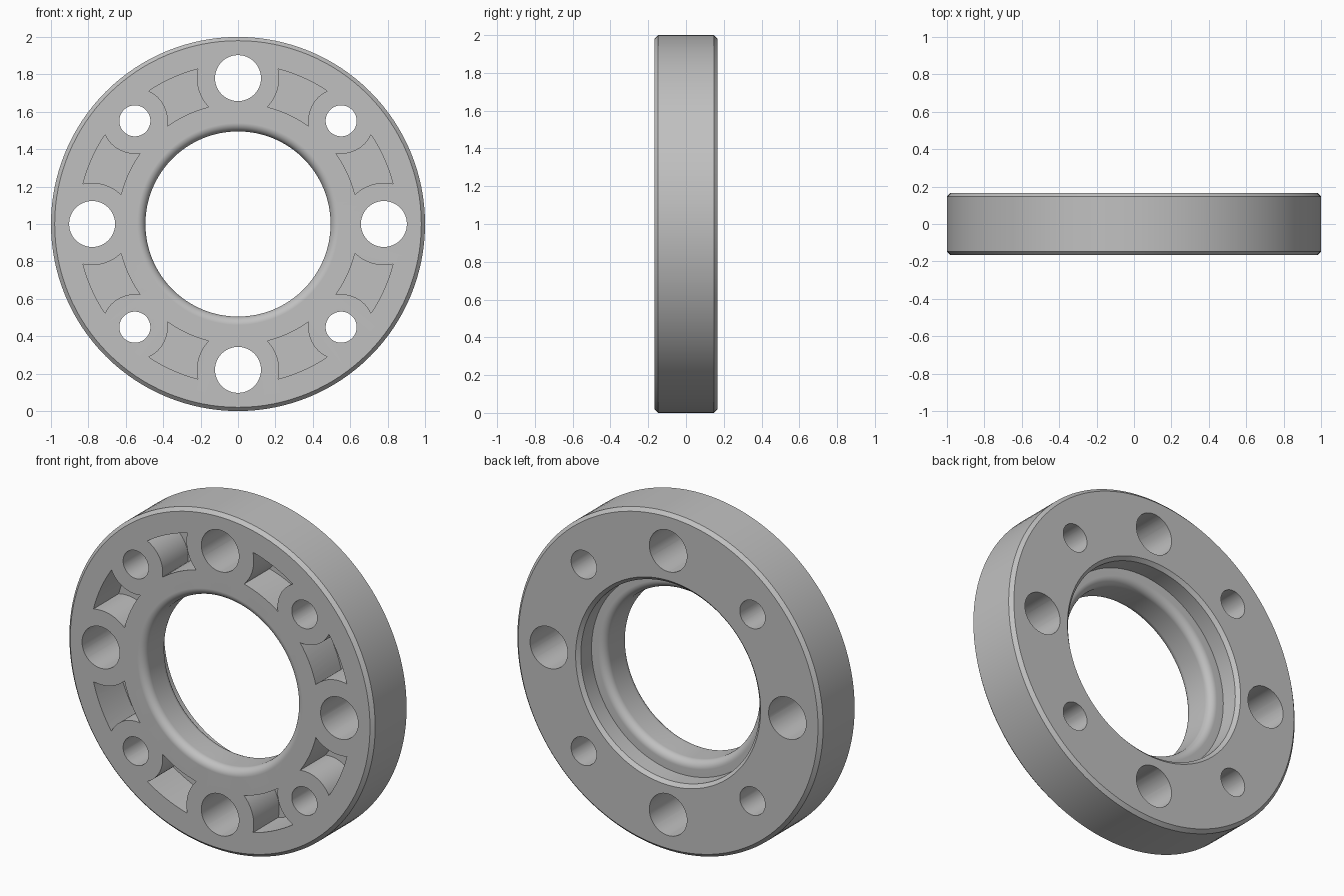
import bpy, bmesh
from math import pi, sin, cos, acos, atan2
from mathutils import Vector, Matrix

HALF = 0.167          # half thickness along y
CHAMFER = 0.02
BORE, FILLET = 0.495, 0.045
RECESS, RECESS_DEPTH = 0.585, 0.12
PITCH = 0.78          # radius of the hole circle
POCKET_IN, POCKET_OUT, POCKET_FLOOR = 0.645, 0.856, 0.07
CLEAR_BIG, CLEAR_SMALL = 0.22, 0.176

if "Cube" in bpy.data.objects:
    bpy.data.objects.remove(bpy.data.objects["Cube"])

steel = bpy.data.materials.new("plain grey")
steel.use_nodes = True
steel.diffuse_color = (0.53, 0.53, 0.53, 1)
steel.node_tree.nodes["Principled BSDF"].inputs["Base Color"].default_value = (0.53, 0.53, 0.53, 1)


def make_object(name, bm):
    bmesh.ops.recalc_face_normals(bm, faces=bm.faces)
    mesh = bpy.data.meshes.new(name)
    bm.to_mesh(mesh)
    bm.free()
    mesh.materials.append(steel)
    obj = bpy.data.objects.new(name, mesh)
    bpy.context.collection.objects.link(obj)
    obj.location.z = 1
    return obj


def arc(cx, cy, r, a0, a1, n):
    return [Vector((cx + r * cos(a0 + (a1 - a0) * i / n), cy + r * sin(a0 + (a1 - a0) * i / n)))
            for i in range(n + 1)]


def prism(bm, outline, y0, y1):
    """Extrude an outline in the xz plane along y."""
    face = bm.faces.new([bm.verts.new((p.x, y0, p.y)) for p in outline])
    ext = bmesh.ops.extrude_face_region(bm, geom=[face])
    verts = [v for v in ext["geom"] if isinstance(v, bmesh.types.BMVert)]
    bmesh.ops.translate(bm, verts=verts, vec=(0, y1 - y0, 0))


# Ring body: profile of (radius, y) turned around the y axis
floor_y = HALF - RECESS_DEPTH
profile = [Vector(p) for p in (
    (1 - CHAMFER, -HALF), (1, -HALF + CHAMFER), (1, HALF - CHAMFER), (1 - CHAMFER, HALF),
    (RECESS + CHAMFER, HALF), (RECESS, HALF - CHAMFER), (RECESS, floor_y))]
profile += arc(BORE + FILLET, floor_y - FILLET, FILLET, pi / 2, pi, 6)
profile += arc(BORE + FILLET, -HALF + FILLET, FILLET, pi, pi * 1.5, 6)

bm = bmesh.new()
loop = [bm.verts.new((p.x, p.y, 0)) for p in profile]
edges = [bm.edges.new((loop[i - 1], loop[i])) for i in range(len(loop))]
bmesh.ops.spin(bm, geom=loop + edges, cent=(0, 0, 0), axis=(0, 1, 0), angle=2 * pi,
               steps=128, use_merge=True)
bmesh.ops.remove_doubles(bm, verts=bm.verts, dist=1e-5)
ring = make_object("flange_ring", bm)


# Pocket outline between a large hole at angle 0 and a small hole at 45 degrees
def reach(radius, clear):
    return acos((radius ** 2 + PITCH ** 2 - clear ** 2) / (2 * radius * PITCH))


def hole_arc(centre, clear, start, end):
    a, b = start - centre, end - centre
    return arc(centre.x, centre.y, clear, atan2(a.y, a.x), atan2(b.y, b.x), 16)


outer = arc(0, 0, POCKET_OUT, reach(POCKET_OUT, CLEAR_BIG),
            pi / 4 - reach(POCKET_OUT, CLEAR_SMALL), 8)
inner = arc(0, 0, POCKET_IN, pi / 4 - reach(POCKET_IN, CLEAR_SMALL),
            reach(POCKET_IN, CLEAR_BIG), 8)
small_centre = Vector((cos(pi / 4), sin(pi / 4))) * PITCH
pocket = (outer[:-1] + hole_arc(small_centre, CLEAR_SMALL, outer[-1], inner[0])[:-1]
          + inner[:-1] + hole_arc(Vector((PITCH, 0)), CLEAR_BIG, inner[-1], outer[0])[:-1])

# Cutters: four large holes, four small holes, eight blind front pockets
bm = bmesh.new()
for k in range(4):
    turn = Matrix.Rotation(k * pi / 2, 2)
    for centre, radius in ((Vector((PITCH, 0)), 0.123), (small_centre, 0.083)):
        c = turn @ centre
        prism(bm, arc(c.x, c.y, radius, 0, 2 * pi, 48)[:-1], -0.3, 0.3)
    for side in (1, -1):
        prism(bm, [turn @ Vector((p.x, side * p.y)) for p in pocket], -0.3, POCKET_FLOOR)
cutter = make_object("hole_and_pocket_cutter", bm)
cutter.hide_render = True

bpy.ops.object.select_all(action="DESELECT")
bpy.context.view_layer.objects.active = ring
ring.select_set(True)
cut = ring.modifiers.new("holes", "BOOLEAN")
cut.operation = "DIFFERENCE"
cut.solver = "EXACT"
cut.object = cutter
bpy.ops.object.modifier_apply(modifier=cut.name)
bpy.data.objects.remove(cutter)

# Smooth curved walls, crisp rims
bpy.ops.object.shade_smooth_by_angle(angle=pi / 6)
weighted = ring.modifiers.new("even shading", "WEIGHTED_NORMAL")
weighted.keep_sharp = True
